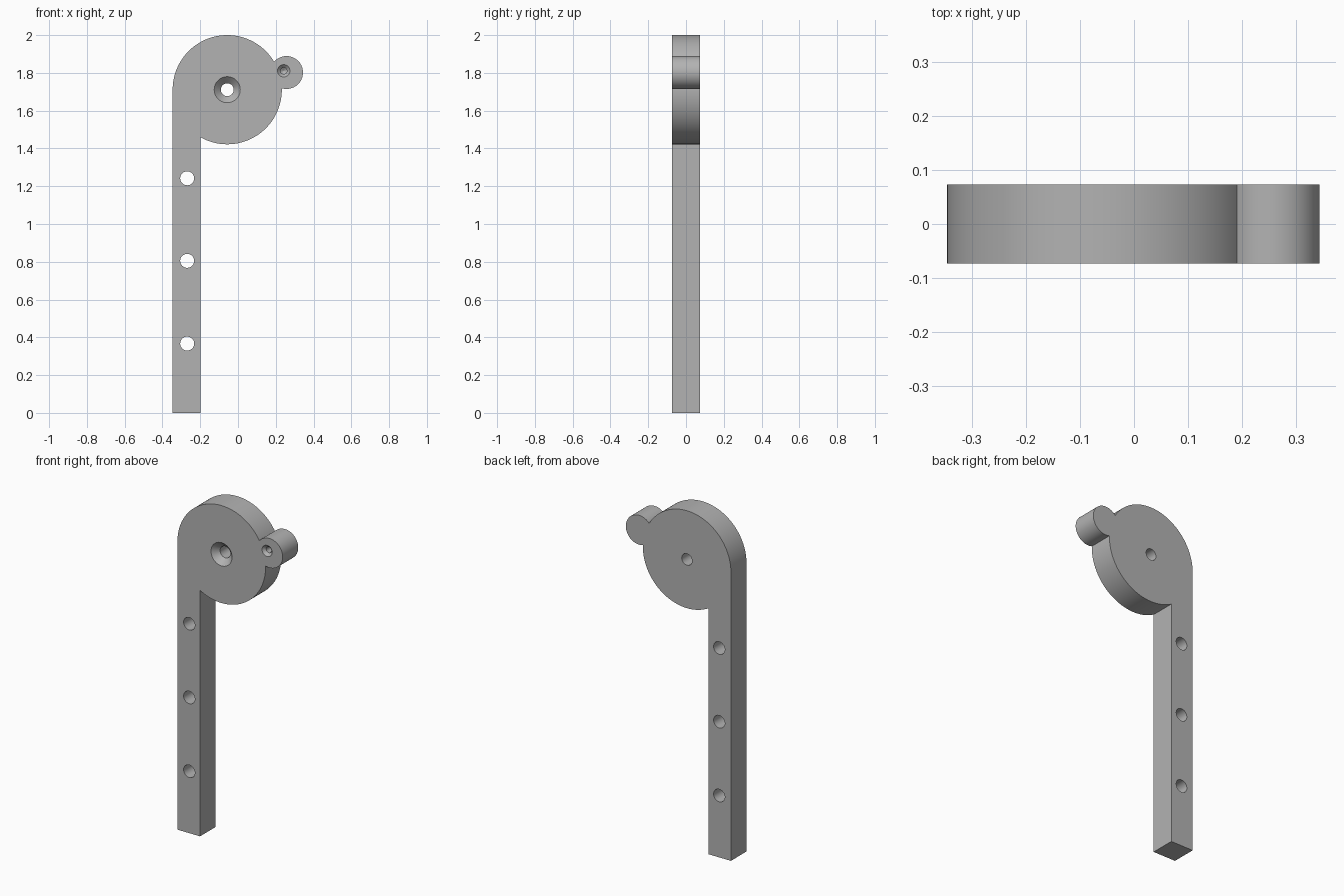
import bpy, bmesh
from math import sin, cos, pi, acos, atan2, hypot, radians

if "Cube" in bpy.data.objects:
    bpy.data.objects.remove(bpy.data.objects["Cube"])

HALF = 0.073                                  # half thickness of the plate
DISC, DISC_R = (-0.057, 1.711), 0.289
LUG, LUG_R = (0.257, 1.802), 0.087
BAR_LEFT, BAR_RIGHT = DISC[0] - DISC_R, -0.198

grey = bpy.data.materials.new("plain grey")
grey.use_nodes = True
grey.diffuse_color = (0.45, 0.45, 0.45, 1)
grey.node_tree.nodes["Principled BSDF"].inputs["Base Color"].default_value = grey.diffuse_color


def make_object(name, bm):
    bmesh.ops.recalc_face_normals(bm, faces=bm.faces)
    mesh = bpy.data.meshes.new(name)
    bm.to_mesh(mesh)
    bm.free()
    mesh.materials.append(grey)
    obj = bpy.data.objects.new(name, mesh)
    bpy.context.collection.objects.link(obj)
    return obj


def arc(centre, radius, start, end, steps):
    angles = [start + (end - start) * i / steps for i in range(steps + 1)]
    return [(centre[0] + radius * cos(a), centre[1] + radius * sin(a)) for a in angles]


def hole_cutter(name, x, z, profile, sides=48):
    """Lathe a (radius, y) profile around an axis along y, capped at both ends."""
    bm = bmesh.new()
    rings = [[bm.verts.new((px, y, pz)) for px, pz in arc((x, z), r, 0, 2 * pi, sides)[:-1]]
             for r, y in profile]
    for a, b in zip(rings, rings[1:]):
        for i in range(sides):
            j = (i + 1) % sides
            bm.faces.new((a[i], a[j], b[j], b[i]))
    bm.faces.new(rings[0])
    bm.faces.new(rings[-1])
    cutter = make_object(name, bm)
    cutter.hide_render = True
    return cutter


# Outline: bar, disc and lug joined where their circles cross
dx, dz = LUG[0] - DISC[0], LUG[1] - DISC[1]
dist, toward = hypot(dx, dz), atan2(dz, dx)
along = (dist**2 + DISC_R**2 - LUG_R**2) / (2 * dist)
disc_gap = acos(along / DISC_R)
lug_gap = acos((dist - along) / LUG_R)
bar_angle = -acos((BAR_RIGHT - DISC[0]) / DISC_R)
outline = [(BAR_RIGHT, 0), (BAR_LEFT, 0)]
outline += arc(DISC, DISC_R, pi, toward + disc_gap, 60)
outline += arc(LUG, LUG_R, toward + pi - lug_gap, toward - pi + lug_gap, 48)[1:]
outline += arc(DISC, DISC_R, toward - disc_gap, bar_angle, 60)[1:]

# Solid plate
bm = bmesh.new()
face = bm.faces.new([bm.verts.new((x, -HALF, z)) for x, z in outline])
side = bmesh.ops.extrude_face_region(bm, geom=[face])
bmesh.ops.translate(bm, vec=(0, 2 * HALF, 0),
                    verts=[g for g in side["geom"] if isinstance(g, bmesh.types.BMVert)])
bracket = make_object("disc_bracket", bm)

# Mounting holes, countersunk pivot hole and blind lug hole
OVER = 0.02
cutters = [hole_cutter("mounting_hole_cutter", -0.269, z,
                       [(0.037, -HALF - OVER), (0.037, HALF + OVER)])
           for z in (0.367, 0.805, 1.242)]
cutters.append(hole_cutter("pivot_hole_cutter", DISC[0], DISC[1],
               [(0.069 + OVER, -HALF - OVER), (0.034, -HALF + 0.035), (0.034, HALF + OVER)]))
cutters.append(hole_cutter("lug_hole_cutter", 0.242, 1.811,
               [(0.033 + OVER, -HALF - OVER), (0.017, -HALF + 0.016),
                (0.017, HALF - 0.05), (0.002, HALF - 0.04)]))

for cutter in cutters:
    mod = bracket.modifiers.new(cutter.name, "BOOLEAN")
    mod.operation, mod.solver, mod.object = "DIFFERENCE", "EXACT", cutter
    bpy.ops.object.select_all(action="DESELECT")
    bracket.select_set(True)
    bpy.context.view_layer.objects.active = bracket
    bpy.ops.object.modifier_apply(modifier=mod.name)
    bpy.data.objects.remove(cutter)

bpy.ops.object.shade_smooth_by_angle(angle=radians(25))
